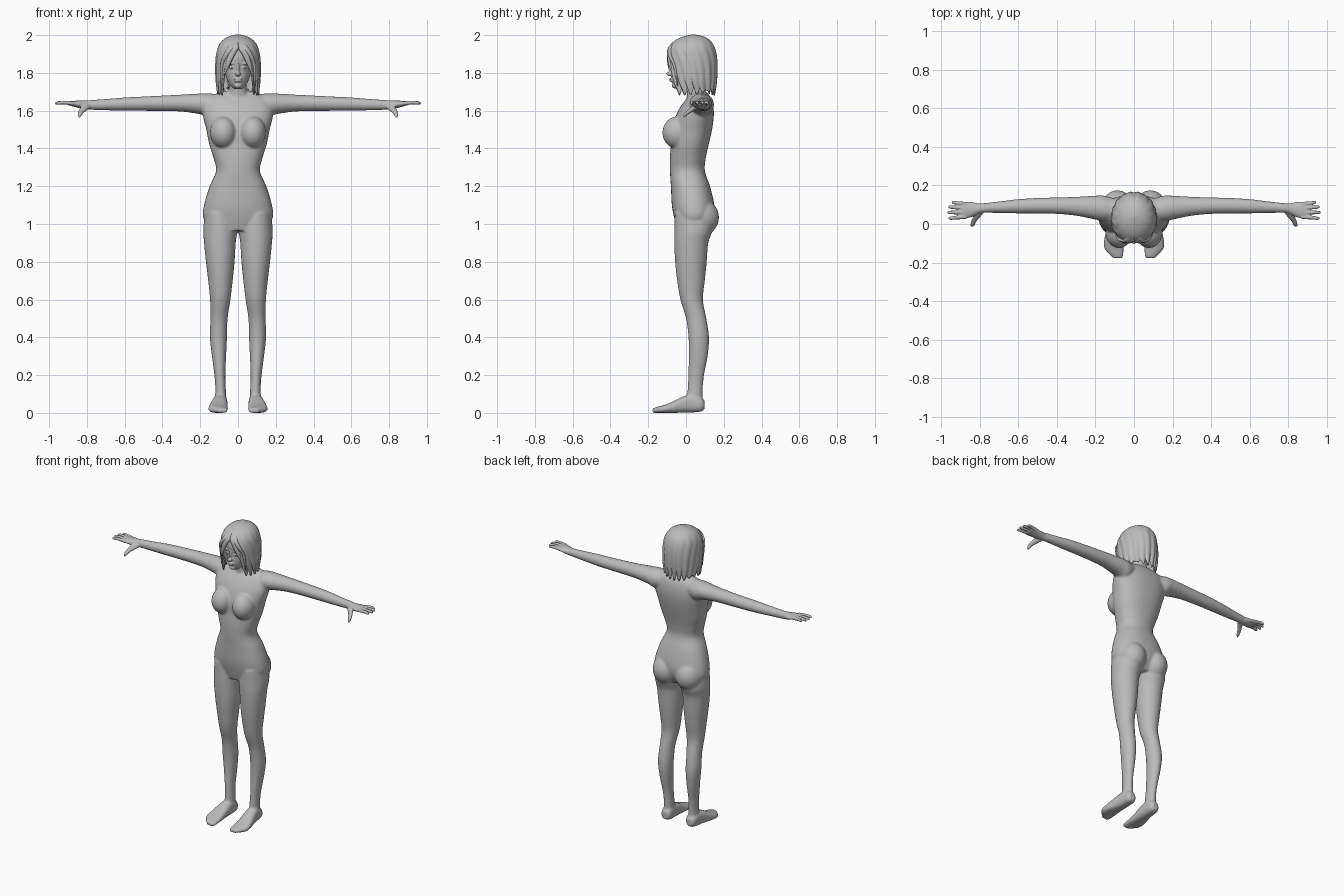
import bpy, bmesh, math
from mathutils import Vector, Matrix

grey = bpy.data.materials.new("plain_grey")
grey.diffuse_color = (0.5, 0.5, 0.5, 1)


def smooth_rows(rows, k=4):
    """Catmull-Rom interpolation through rows of numbers."""
    out = []
    for i in range(len(rows) - 1):
        a, b, c, d = rows[max(i - 1, 0)], rows[i], rows[i + 1], rows[min(i + 2, len(rows) - 1)]
        for j in range(k):
            t = j / k
            out.append([0.5 * (2 * q + (r - p) * t + (2 * p - 5 * q + 4 * r - s) * t * t
                               + (3 * q - p - 3 * r + s) * t ** 3)
                        for p, q, r, s in zip(a, b, c, d)])
    return out + [list(rows[-1])]


def loft(bm, order, rings, side=1, power=2.0, n=24):
    """Closed tube; each ring is (position, centre, centre, radius, radius) in axis order."""
    ax = ["xyz".index(c) for c in order]
    loops = []
    for t, c1, c2, r1, r2 in smooth_rows(rings):
        loop = []
        for i in range(n):
            a = 2 * math.pi * i / n
            c, s = math.cos(a), math.sin(a)
            v = Vector((0, 0, 0))
            v[ax[0]] = t
            v[ax[1]] = c1 + r1 * math.copysign(abs(c) ** (2 / power), c)
            v[ax[2]] = c2 + r2 * math.copysign(abs(s) ** (2 / power), s)
            v.x *= side
            loop.append(bm.verts.new(v))
        loops.append(loop)
    for p, q in zip(loops, loops[1:]):
        for i in range(n):
            bm.faces.new((p[i], p[(i + 1) % n], q[(i + 1) % n], q[i]))
    bm.faces.new(loops[0])
    bm.faces.new(loops[-1])


def ball(bm, centre, radii, tilt=0.0):
    m = Matrix.Translation(centre) @ Matrix.Rotation(tilt, 4, 'X') @ Matrix.Diagonal((*radii, 1))
    bmesh.ops.create_uvsphere(bm, u_segments=24, v_segments=16, radius=1, matrix=m)


def span(rows, x=0):
    """(z, front y, back y, half width) -> loft rings."""
    return [(z, x, (f + b) / 2, w, (b - f) / 2) for z, f, b, w in rows]


def finish(name, bm, voxel=None, iterations=4):
    bmesh.ops.recalc_face_normals(bm, faces=bm.faces)
    for f in bm.faces:
        f.smooth = True
    me = bpy.data.meshes.new(name)
    bm.to_mesh(me)
    bm.free()
    me.materials.append(grey)
    ob = bpy.data.objects.new(name, me)
    bpy.context.collection.objects.link(ob)
    if voxel:
        r = ob.modifiers.new("fuse", 'REMESH')
        r.mode, r.voxel_size, r.use_smooth_shade = 'VOXEL', voxel, True
        s = ob.modifiers.new("soften", 'SMOOTH')
        s.factor, s.iterations = 0.5, iterations
    return ob


# Body: torso, neck, bust, hips, legs, feet and arms fused into one skin
bm = bmesh.new()
loft(bm, "zxy", span([
    (0.965, -0.045, 0.11, 0.13), (1.03, -0.062, 0.145, 0.183), (1.10, -0.075, 0.15, 0.18),
    (1.20, -0.08, 0.127, 0.15), (1.28, -0.085, 0.10, 0.116), (1.35, -0.085, 0.105, 0.13),
    (1.42, -0.08, 0.12, 0.152), (1.50, -0.075, 0.138, 0.168), (1.57, -0.055, 0.147, 0.185),
    (1.62, -0.03, 0.145, 0.185), (1.66, 0.0, 0.135, 0.17), (1.685, 0.025, 0.12, 0.13),
    (1.705, 0.04, 0.10, 0.06)]), power=2.3, n=36)
loft(bm, "zxy", [(1.62, 0, 0.055, 0.08, 0.06), (1.67, 0, 0.055, 0.058, 0.05),
                 (1.71, 0, 0.05, 0.047, 0.047), (1.78, 0, 0.045, 0.045, 0.05)])
for s in (-1, 1):
    ball(bm, (s * 0.078, -0.045, 1.485), (0.07, 0.08, 0.085), -0.2)
    ball(bm, (s * 0.085, 0.075, 1.035), (0.088, 0.1, 0.1))
    # leg: z, front, back, inner, outer
    leg = [(1.06, -0.06, 0.13, 0.02, 0.175), (0.97, -0.062, 0.14, 0.004, 0.184),
           (0.90, -0.062, 0.118, 0.012, 0.18), (0.80, -0.058, 0.11, 0.018, 0.17),
           (0.70, -0.047, 0.10, 0.028, 0.158), (0.60, -0.03, 0.09, 0.04, 0.148),
           (0.50, 0.0, 0.108, 0.055, 0.146), (0.40, 0.013, 0.122, 0.058, 0.149),
           (0.30, 0.015, 0.115, 0.063, 0.138), (0.20, 0.012, 0.096, 0.067, 0.125),
           (0.12, 0.008, 0.088, 0.064, 0.12), (0.04, 0.0, 0.088, 0.06, 0.125)]
    loft(bm, "zxy", [(z, (i + o) / 2, (f + b) / 2, (o - i) / 2, (b - f) / 2)
                     for z, f, b, i, o in leg], s)
    # foot: heel to toe
    loft(bm, "yxz", [(0.098, 0.092, 0.042, 0.02, 0.022), (0.08, 0.092, 0.045, 0.034, 0.038),
                     (0.03, 0.094, 0.05, 0.038, 0.048), (-0.02, 0.098, 0.043, 0.043, 0.042),
                     (-0.07, 0.104, 0.03, 0.049, 0.03), (-0.12, 0.105, 0.02, 0.051, 0.02),
                     (-0.15, 0.095, 0.016, 0.04, 0.016), (-0.177, 0.083, 0.012, 0.026, 0.012)],
         s, power=2.6)
    # arm: shoulder to wrist
    loft(bm, "xyz", [(0.08, 0.075, 1.635, 0.05, 0.045), (0.15, 0.08, 1.628, 0.066, 0.064),
                     (0.20, 0.085, 1.636, 0.062, 0.055), (0.30, 0.092, 1.64, 0.049, 0.045),
                     (0.40, 0.095, 1.639, 0.043, 0.041), (0.50, 0.095, 1.637, 0.04, 0.038),
                     (0.60, 0.092, 1.635, 0.037, 0.035), (0.70, 0.087, 1.632, 0.03, 0.03),
                     (0.80, 0.082, 1.63, 0.024, 0.025)], s)
finish("body", bm, 0.007)

# Hands: palm, four fingers and a thumb
for s, label in ((-1, "right"), (1, "left")):
    bm = bmesh.new()
    loft(bm, "xyz", [(0.76, 0.083, 1.631, 0.023, 0.025), (0.80, 0.08, 1.63, 0.026, 0.024),
                     (0.84, 0.075, 1.633, 0.038, 0.02), (0.88, 0.071, 1.638, 0.044, 0.014),
                     (0.90, 0.07, 1.639, 0.041, 0.01)], s)
    for y0, y1, tip in ((0.104, 0.112, 0.945), (0.083, 0.088, 0.963),
                        (0.06, 0.06, 0.968), (0.037, 0.03, 0.962)):
        loft(bm, "xyz", [(0.87, y0, 1.638, 0.011, 0.011), (0.92, (y0 + y1) / 2, 1.643, 0.01, 0.01),
                         (tip - 0.012, y1, 1.641, 0.009, 0.009), (tip, y1, 1.638, 0.005, 0.005)],
             s, n=12)
    loft(bm, "yxz", [(0.075, 0.785, 1.63, 0.015, 0.015), (0.045, 0.81, 1.616, 0.02, 0.016),
                     (0.015, 0.83, 1.595, 0.014, 0.013), (-0.004, 0.837, 1.58, 0.011, 0.012),
                     (-0.014, 0.84, 1.57, 0.006, 0.007)], s, n=14)
    finish(label + "_hand", bm, 0.0035, 2)

# Head with nose, lips, brows and eyes
bm = bmesh.new()
loft(bm, "zxy", span([
    (1.715, -0.05, 0.0, 0.022), (1.73, -0.064, 0.03, 0.038), (1.755, -0.074, 0.06, 0.053),
    (1.79, -0.078, 0.10, 0.066), (1.83, -0.077, 0.12, 0.073), (1.88, -0.085, 0.13, 0.078),
    (1.93, -0.07, 0.12, 0.07), (1.97, -0.02, 0.08, 0.04)]), n=32)
ball(bm, (0, -0.084, 1.795), (0.014, 0.02, 0.012))
ball(bm, (0, -0.078, 1.82), (0.009, 0.015, 0.035), 0.2)
ball(bm, (0, -0.06, 1.733), (0.02, 0.016, 0.015))
for z, w in ((1.768, 0.024), (1.757, 0.02)):
    ball(bm, (0, -0.074, z), (w, 0.014, 0.006))
for s in (-1, 1):
    ball(bm, (s * 0.032, -0.065, 1.828), (0.016, 0.012, 0.007))
    ball(bm, (s * 0.034, -0.066, 1.85), (0.024, 0.014, 0.007))
finish("head", bm, 0.004, 2)

# Hair: bob-shaped shell, open at the face, with strand ridges and a ragged hem
bm = bmesh.new()
shape = smooth_rows([  # z, front, back, half width, opening angle
    (2.0, 0.035, 0.045, 0.005, 0), (1.988, -0.015, 0.095, 0.05, 0), (1.965, -0.06, 0.13, 0.083, 0),
    (1.93, -0.09, 0.15, 0.104, 4), (1.88, -0.103, 0.161, 0.113, 24), (1.82, -0.1, 0.163, 0.115, 35),
    (1.76, -0.09, 0.158, 0.113, 41), (1.705, -0.072, 0.148, 0.105, 50)], 5)
cols, grid = 120, []
for r, (z, f, b, w, gap) in enumerate(shape):
    v, row = r / (len(shape) - 1), []
    gap = math.radians(max(gap, 0))
    for i in range(cols + 1):
        a = gap + (2 * math.pi - 2 * gap) * i / cols
        ridge = 1 + (0.022 * math.cos(i * math.pi / 4) + 0.012 * math.cos(i * 0.47)) * v
        hem = max(0, v - 0.7) / 0.3 * (0.014 * math.cos(i * math.pi / 4) + 0.01 * math.cos(i * 0.9))
        row.append(bm.verts.new((-w * ridge * math.sin(a),
                                 (f + b) / 2 - (b - f) / 2 * ridge * math.cos(a), z - hem)))
    grid.append(row)
for p, q in zip(grid, grid[1:]):
    for i in range(cols):
        bm.faces.new((p[i], p[i + 1], q[i + 1], q[i]))
bm.faces.new(grid[0][:-1])
bmesh.ops.remove_doubles(bm, verts=bm.verts, dist=0.0002)
hair = finish("hair", bm)
thick = hair.modifiers.new("thickness", 'SOLIDIFY')
thick.thickness, thick.offset = 0.008, 0

# Fringe: tapered locks swept to both sides of the parting
bm = bmesh.new()
for s, push in ((-1, 0), (-1, 0.028), (1, 0), (1, 0.022)):
    loft(bm, "zxy", [(1.98, 0.008 * s, -0.025, 0.012, 0.008),
                     (1.94, s * (0.03 - push * 0.6), -0.08, 0.02, 0.011),
                     (1.89, s * (0.064 - push), -0.083 - push * 0.3, 0.017, 0.01),
                     (1.835, s * (0.085 - push), -0.06 - push, 0.011, 0.008),
                     (1.79 if push else 1.73, s * (0.09 - push * 0.7), -0.045 - push, 0.003, 0.003)],
         n=12)
finish("fringe", bm)
